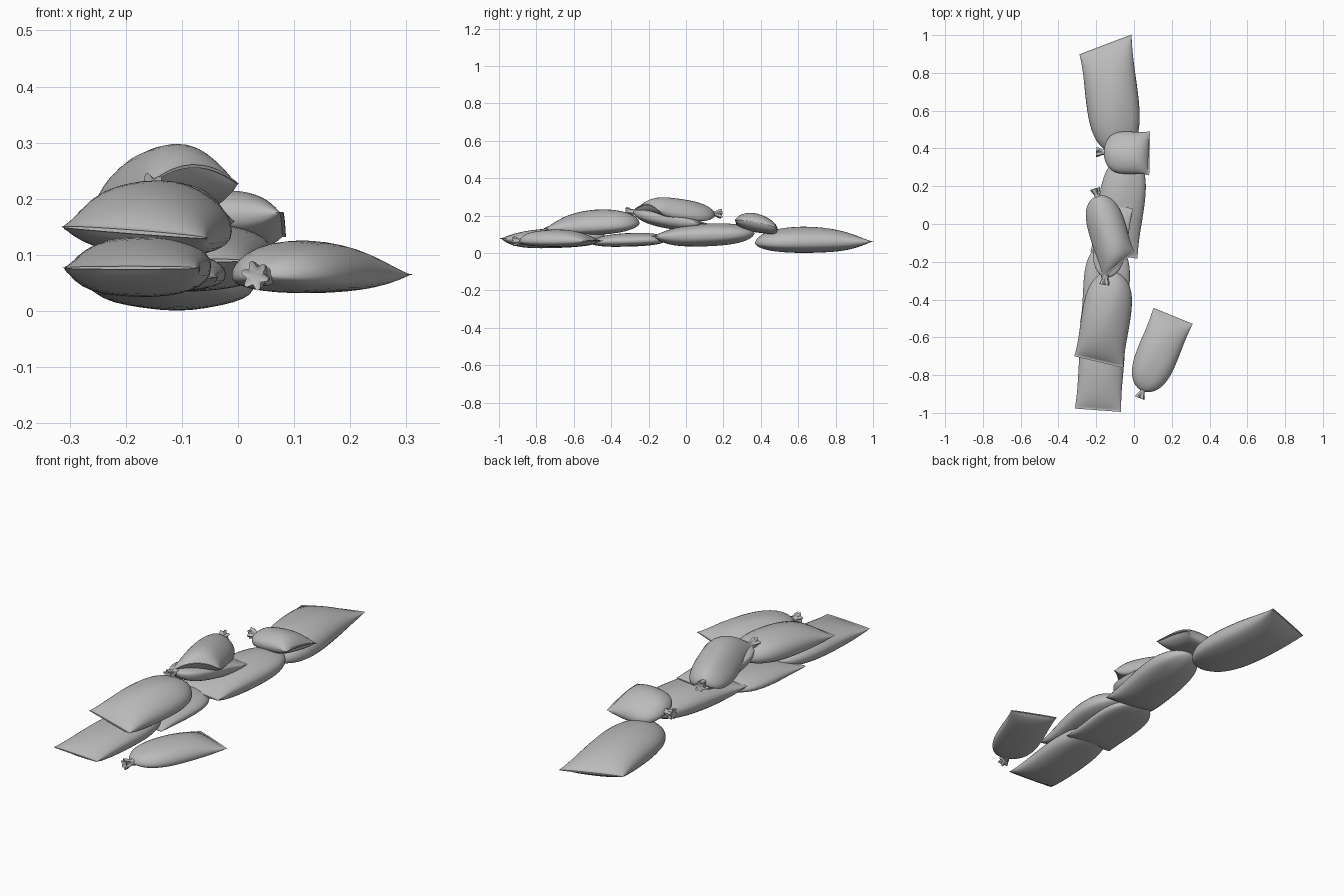
import bpy, bmesh, math
from mathutils import Vector

if "Cube" in bpy.data.objects:
    bpy.data.objects.remove(bpy.data.objects["Cube"], do_unlink=True)

cloth = bpy.data.materials.new("grey_cloth")
cloth.use_nodes = True
cloth.diffuse_color = (0.5, 0.5, 0.5, 1)
cloth.node_tree.nodes["Principled BSDF"].inputs["Base Color"].default_value = (0.5, 0.5, 0.5, 1)

SIDES = 32
STEPS = 24
ANGLES = [math.tau * i / SIDES for i in range(SIDES)]
RISE = Vector((0, 0, 1))


def add_object(name, rings):
    """Skin closed rings of points into one capped, smooth-shaded mesh."""
    bm = bmesh.new()
    loops = [[bm.verts.new(p) for p in ring] for ring in rings]
    for a, b in zip(loops, loops[1:]):
        for i in range(SIDES):
            j = (i + 1) % SIDES
            bm.faces.new((a[i], a[j], b[j], b[i]))
    bm.faces.new(loops[0])
    bm.faces.new(loops[-1])
    bmesh.ops.recalc_face_normals(bm, faces=bm.faces)
    mesh = bpy.data.meshes.new(name)
    bm.to_mesh(mesh)
    bm.free()
    mesh.materials.append(cloth)
    obj = bpy.data.objects.new(name, mesh)
    bpy.context.collection.objects.link(obj)
    bpy.ops.object.select_all(action="DESELECT")
    obj.select_set(True)
    bpy.context.view_layer.objects.active = obj
    bpy.ops.object.shade_smooth_by_angle(angle=math.radians(50))


def tied_end(name, knot, along, side):
    """Fluted tuft of cloth beyond the tie."""
    rings = []
    for dist, radius, flute in ((-0.015, 0.018, 0), (0.004, 0.013, 0.1), (0.012, 0.015, 0.15),
                                (0.025, 0.02, 0.2), (0.04, 0.022, 0.25), (0.036, 0.012, 0.2)):
        ring = []
        for a in ANGLES:
            r = radius * (1 + flute * math.sin(6 * a))
            ring.append(knot - along * dist + side * r * math.cos(a) + RISE * r * math.sin(a))
        rings.append(ring)
    add_object(name, rings)


def sandbag(name, knot, seam, width, up, down, roll=0, droop=0, skew=0, blunt=4, phase=0,
            tuft=False):
    """Filled bag: gathered at the knot, settled flat below, sewn flat at the seam."""
    knot, seam = Vector(knot), Vector(seam)
    axis = seam - knot
    along = Vector((axis.x, axis.y, 0)).normalized()
    side = Vector((-along.y, along.x, 0))

    rings = []
    for s in range(STEPS + 1):
        u = (1 - math.cos(math.pi * s / STEPS)) / 2
        spread = max(0.06, (1 - (1 - u) ** 6) ** 0.55)
        half = width / 2 * spread * (1 - 0.04 * math.sin(math.pi * u ** 3))
        fill = (1 - (1 - u) ** 5) ** 0.55
        top = up * max(0.05, fill * (1 - u ** blunt) ** 0.8)
        bottom = down * max(0.05, fill * (1 - u ** (blunt + 3)) ** 0.7)
        ring = []
        for a in ANGLES:
            v, h = math.cos(a), math.sin(a)
            lens = abs(h) * top if h > 0 else -abs(h) ** 0.7 * bottom
            crease = 1 + 0.04 * math.sin(5 * v + 4 * u + phase) * (1 - u)
            z = lens * crease + (roll * v - droop * v * v) * spread
            ring.append(knot + axis * u + side * half * v + RISE * z + along * skew * v * u * u)
        rings.append(ring)
    # Thin sewn lip at the flat end
    rings.append([p + along * 0.006 for p in rings[-1]])
    add_object(name, rings)
    if tuft:
        tied_end(name + "_tied_end", knot, along, side)


# Ground layer
sandbag("back_bag", (-0.08, 0.37, 0.053), (-0.15, 0.945, 0.062), 0.285, 0.087, 0.057, skew=-0.035)
sandbag("middle_bag", (-0.03, 0.365, 0.105), (-0.105, -0.16, 0.09), 0.25, 0.063, 0.063, phase=1)
sandbag("low_bag", (-0.13, -0.10, 0.07), (-0.16, -0.525, 0.06), 0.25, 0.045, 0.032, phase=2)
sandbag("front_bag", (-0.15, -0.43, 0.085), (-0.19, -0.98, 0.077), 0.245, 0.055, 0.057, phase=3)
sandbag("loose_bag", (0.045, -0.885, 0.063), (0.205, -0.492, 0.065), 0.225, 0.065, 0.033,
        blunt=4.5, phase=4, tuft=True)

# Second layer
sandbag("front_upper_bag", (-0.11, -0.25, 0.158), (-0.185, -0.725, 0.14), 0.265, 0.087, 0.052,
        roll=-0.01, skew=0.01, phase=5)
sandbag("centre_upper_bag", (-0.15, -0.282, 0.22), (-0.095, 0.09, 0.16), 0.18, 0.03, 0.06,
        phase=6, tuft=True)
sandbag("back_upper_bag", (-0.16, 0.38, 0.148), (0.077, 0.375, 0.162), 0.23, 0.057, 0.045,
        roll=-0.022, droop=0.008, blunt=6, phase=7, tuft=True)

# Top bag draped over the pile
sandbag("top_bag", (-0.195, 0.15, 0.21), (-0.085, -0.215, 0.258), 0.205, 0.057, 0.055,
        roll=0.005, droop=0.037, skew=-0.045, blunt=8, phase=8, tuft=True)
